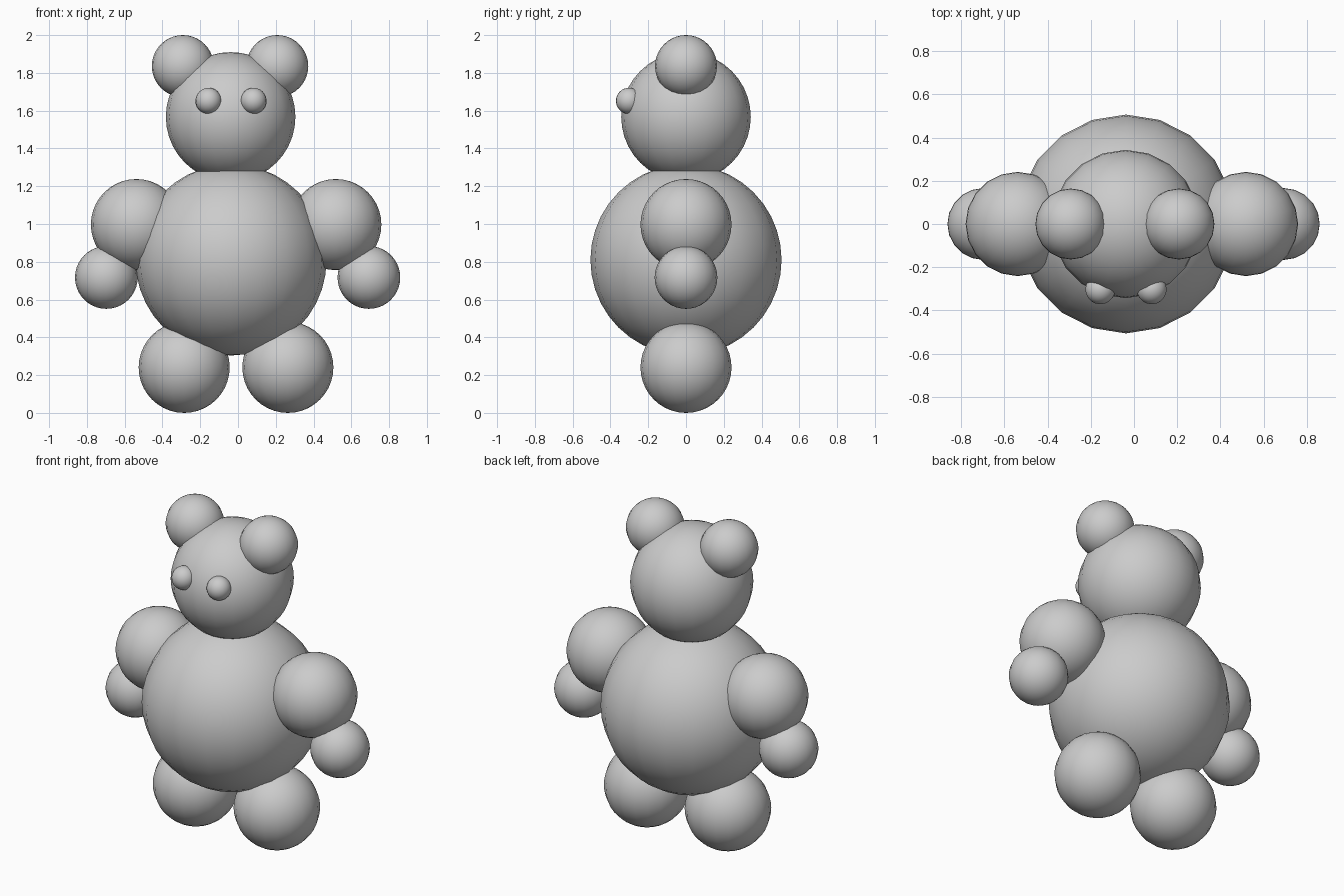
import bpy

if "Cube" in bpy.data.objects:
    bpy.data.objects.remove(bpy.data.objects["Cube"])


def ball(name, x, y, z, r):
    """Smooth sphere part with a 20-sided equator."""
    bpy.ops.mesh.primitive_uv_sphere_add(segments=20, ring_count=20, radius=r, location=(x, y, z))
    ob = bpy.context.object
    ob.name = name
    bpy.ops.object.shade_smooth()
    return ob


# Body and head sit slightly left of centre
ball("body", -0.037, 0, 0.81, 0.506)
ball("head", -0.039, 0, 1.567, 0.343)

# Paired parts: name, left x, right x, y, z, radius
pairs = [
    ("ear", -0.292, 0.208, 0, 1.836, 0.164),
    ("eye", -0.156, 0.082, -0.302, 1.652, 0.069),
    ("upper_arm", -0.538, 0.518, 0, 0.997, 0.241),
    ("hand", -0.697, 0.693, 0, 0.717, 0.166),
    ("leg", -0.285, 0.264, 0, 0.241, 0.241),
]
for name, left, right, y, z, r in pairs:
    ball(name + "_left", left, y, z, r)
    ball(name + "_right", right, y, z, r)
